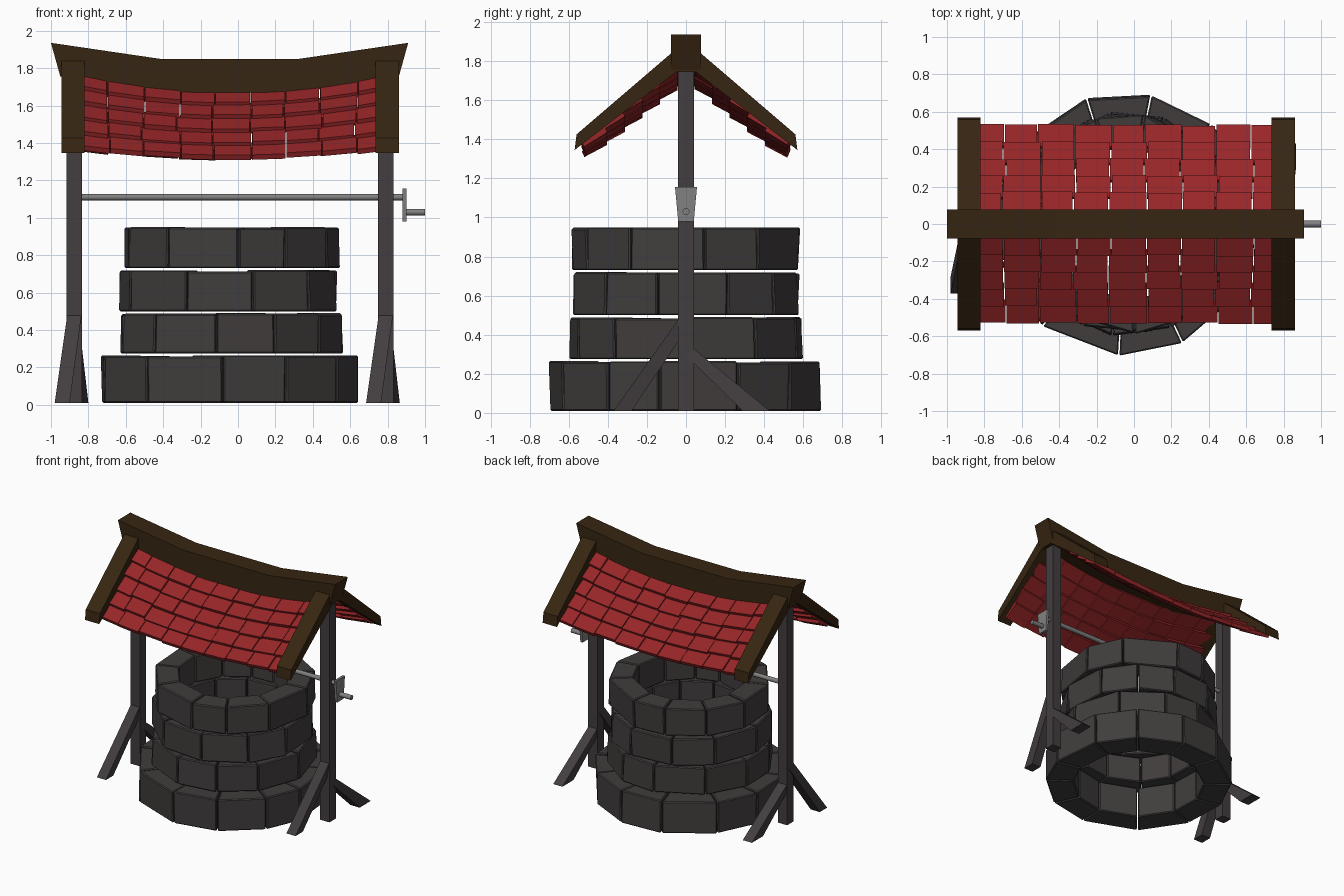
import bpy, bmesh, math, random
from mathutils import Vector

random.seed(4)
cube = bpy.data.objects.get("Cube")
if cube:
    bpy.data.objects.remove(cube, do_unlink=True)


def material(name, rgb):
    m = bpy.data.materials.new(name)
    m.use_nodes = True
    m.diffuse_color = (*rgb, 1)
    bsdf = next(n for n in m.node_tree.nodes if n.type == 'BSDF_PRINCIPLED')
    bsdf.inputs["Base Color"].default_value = (*rgb, 1)
    return m


STONE = material("dark stone", (0.052, 0.046, 0.046))
POST = material("grey timber", (0.056, 0.047, 0.049))
BROWN = material("brown timber", (0.038, 0.019, 0.006))
RED = material("red tile", (0.31, 0.019, 0.021))
METAL = material("grey metal", (0.22, 0.22, 0.22))


def finish(bm, name, mat, bevel=0):
    bmesh.ops.recalc_face_normals(bm, faces=bm.faces)
    me = bpy.data.meshes.new(name)
    bm.to_mesh(me)
    bm.free()
    me.materials.append(mat)
    ob = bpy.data.objects.new(name, me)
    bpy.context.collection.objects.link(ob)
    if bevel:
        mod = ob.modifiers.new("soft edges", 'BEVEL')
        mod.width = bevel
        mod.segments = 1
    return ob


def add_prism(bm, low, high):
    """Solid between two matching loops of points."""
    a = [bm.verts.new(p) for p in low]
    b = [bm.verts.new(p) for p in high]
    n = len(a)
    bm.faces.new(a)
    bm.faces.new(b[::-1])
    for i in range(n):
        j = (i + 1) % n
        bm.faces.new((a[i], b[i], b[j], a[j]))


def rect(cx, cy, z, hx, hy):
    return [(cx - hx, cy - hy, z), (cx + hx, cy - hy, z),
            (cx + hx, cy + hy, z), (cx - hx, cy + hy, z)]


def prism(name, mat, low, high):
    bm = bmesh.new()
    add_prism(bm, low, high)
    return finish(bm, name, mat)


def rod(name, x0, x1, z, r):
    def ring(x):
        return [(x, r * math.cos(k * math.tau / 12), z + r * math.sin(k * math.tau / 12))
                for k in range(12)]
    ob = prism(name, METAL, ring(x0), ring(x1))
    for f in ob.data.polygons:
        f.use_smooth = len(f.vertices) == 4
    return ob


# Stone courses: bottom, top, outer radius, inner radius, centre x, stones, first joint
courses = [(0.01, 0.265, 0.70, 0.49, -0.045, 12, 82),
           (0.275, 0.49, 0.60, 0.43, -0.04, 11, 65),
           (0.50, 0.72, 0.59, 0.42, -0.045, 11, 48),
           (0.73, 0.95, 0.585, 0.41, -0.035, 11, 75)]
for k, (z0, z1, ro, ri, cx, count, start) in enumerate(courses):
    bm = bmesh.new()
    step = math.tau / count
    joints = [math.radians(start) + step * (i + random.uniform(-0.2, 0.2))
              for i in range(count)]
    joints.append(joints[0] + math.tau)
    for a, b in zip(joints, joints[1:]):
        lean = random.uniform(-0.012, 0.012)
        drop = random.uniform(0, 0.008)

        def loop(z, shift):
            return [(cx + r * math.cos(t), r * math.sin(t), z) for r, t in
                    ((ro + shift, a + 0.006), (ro + shift, b - 0.006),
                     (ri, b - 0.006), (ri, a + 0.006))]
        add_prism(bm, loop(z0, -lean * 0.5), loop(z1 - drop, lean * 0.5))
    finish(bm, f"stone_course_{k + 1}", STONE, 0.007)

# Posts, each with a front and a back brace
for side, px in (("right", -0.875), ("left", 0.79)):
    prism(side + "_post", POST, rect(px, 0, 0.01, 0.041, 0.04),
          rect(px, 0, 1.8, 0.041, 0.04))
    prism(side + "_front_brace", POST, rect(px - 0.065, -0.325, 0.01, 0.04, 0.046),
          rect(px, 0, 0.48, 0.038, 0.038))
    prism(side + "_back_brace", POST, rect(px + 0.035, 0.36, 0.01, 0.04, 0.07),
          rect(px, 0, 0.33, 0.038, 0.038))

# Gable rafters
half = [(0.57, 1.345), (0.56, 1.425), (0.07, 1.845)]
inner = (0.05, 1.745)
for side, x0, x1 in (("right", -0.945, -0.82), ("left", 0.735, 0.86)):
    outline = half + [(-y, z) for y, z in half[::-1]] + [(-inner[0], inner[1]), inner]
    prism(side + "_rafters", BROWN, [(x0, y, z) for y, z in outline],
          [(x1, y, z) for y, z in outline])

# Ridge beam, swept up at both ends
top = [(-1.0, 1.935), (-0.42, 1.85), (0.33, 1.85), (0.91, 1.935)]
under = [(0.86, 1.755), (0.33, 1.67), (-0.42, 1.67), (-0.95, 1.755)]
prism("ridge_beam", BROWN, [(x, -0.078, z) for x, z in top + under],
      [(x, 0.078, z) for x, z in top + under])


# Sagging tiled slopes
def roof_height(x, y):
    down = (0.53 - y) / 0.45
    sag = (0.055 + 0.035 * down) * (1 - ((x + 0.04) / 0.82) ** 2)
    return 1.39 + 0.39 * down - sag


for side, sign in (("front", -1), ("back", 1)):
    bm = bmesh.new()
    for row in range(5):
        y0 = 0.53 - 0.09 * row
        y1 = y0 - 0.115
        edges = [-0.885 + 0.1895 * i + random.uniform(-0.012, 0.012) * (0 < i < 9)
                 for i in range(10)]
        for a, b in zip(edges, edges[1:]):
            a, b = a + 0.003, b - 0.003
            lift = random.uniform(-0.005, 0.005)
            yl = y0 + random.uniform(-0.006, 0.004)
            upper = [Vector((x, sign * y, roof_height(x, y) + lift - tuck))
                     for x, y, tuck in ((a, yl, 0), (b, yl, 0), (b, y1, 0.03), (a, y1, 0.03))]
            lower = [p - Vector((0, sign * 0.012, 0.026)) for p in upper]
            add_prism(bm, lower, upper)
    finish(bm, side + "_roof_tiles", RED)

# Winding rod, crank plate and handle
rod("winding_rod", -0.85, 0.89, 1.11, 0.017)
plate = [(-0.04, 0.98), (0.04, 0.98), (0.056, 1.155), (-0.056, 1.155)]
prism("crank_plate", METAL, [(0.88, y, z) for y, z in plate],
      [(0.9, y, z) for y, z in plate])
rod("crank_handle", 0.895, 1.0, 1.03, 0.018)
